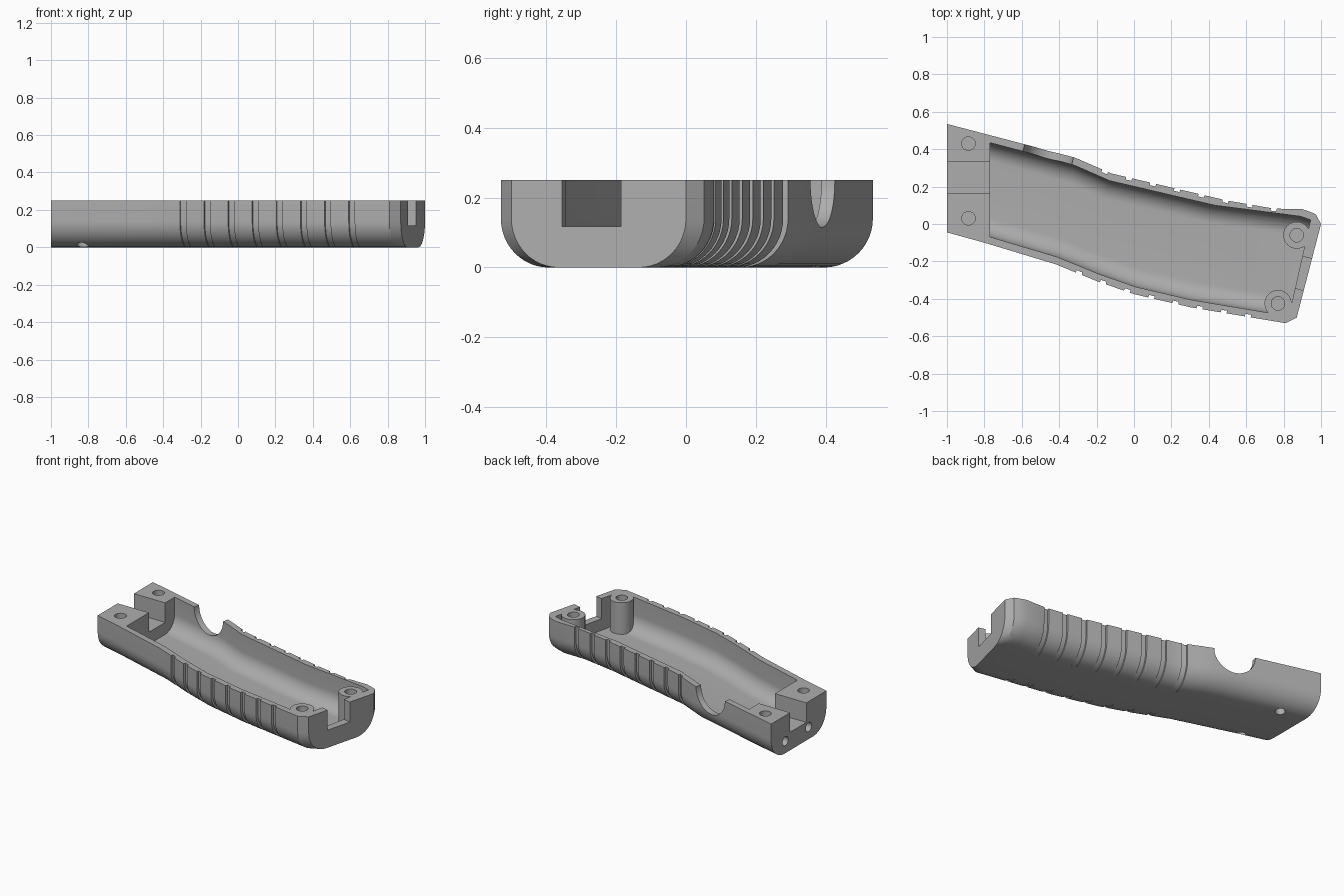
import bpy, bmesh, math
from mathutils import Vector, Matrix

cube = bpy.data.objects.get("Cube")
if cube:
    bpy.data.objects.remove(cube, do_unlink=True)

HEIGHT = 0.25
ROUND = 0.14
FRONT = [(-1, -0.045), (-0.8, -0.1), (-0.42, -0.215), (-0.2, -0.305), (0, -0.375),
         (0.3, -0.445), (0.6, -0.495), (0.81, -0.53), (0.87, -0.5)]
BACK = [(-1, 0.535), (-0.58, 0.425), (-0.32, 0.357), (-0.12, 0.27), (0.2, 0.195),
        (0.5, 0.125), (0.75, 0.082), (0.9, 0.08), (0.97, 0.055), (1, 0)]
GROOVES = [-0.295 + 0.129 * i for i in range(8)]

grey = bpy.data.materials.new("grey_plastic")
grey.use_nodes = True
colour = (0.42, 0.42, 0.42, 1)
grey.diffuse_color = colour
grey.node_tree.nodes["Principled BSDF"].inputs["Base Color"].default_value = colour


def lerp(points, x):
    for (x0, y0), (x1, y1) in zip(points, points[1:]):
        if x <= x1:
            return y0 + (y1 - y0) * (x - x0) / (x1 - x0)
    return points[-1][1]


def skew(f):
    """Lead of the back edge over the front edge at front position f."""
    ramp = min(max((f + 0.77) / 0.45, 0), 1)
    return 0.14 * ramp - 0.01 * max(0, (f - 0.7) / 0.17)


def make_object(name, bm):
    bmesh.ops.recalc_face_normals(bm, faces=bm.faces)
    mesh = bpy.data.meshes.new(name)
    bm.to_mesh(mesh)
    bm.free()
    mesh.materials.append(grey)
    obj = bpy.data.objects.new(name, mesh)
    bpy.context.collection.objects.link(obj)
    return obj


def trough(name, stations, floor, top, radius):
    """Loft of U-shaped sections; each station is (front position, side inset)."""
    bm = bmesh.new()
    rings = []
    for f, inset in stations:
        b = f + skew(f)
        p = Vector((f, lerp(FRONT, f), 0))
        q = Vector((b, lerp(BACK, b), 0))
        across = (q - p).normalized()
        width = (q - p).length
        half = [(inset, top)]
        for i in range(13):
            a = math.radians(90 * i / 12)
            half.append((inset + radius * (1 - math.cos(a)), floor + radius * (1 - math.sin(a))))
        section = half + [(width - u, z) for u, z in reversed(half)]
        rings.append([bm.verts.new(p + across * u + Vector((0, 0, z))) for u, z in section])
    n = len(rings[0])
    for r0, r1 in zip(rings, rings[1:]):
        for i in range(n):
            j = (i + 1) % n
            bm.faces.new((r0[i], r0[j], r1[j], r1[i]))
    bm.faces.new(rings[0])
    bm.faces.new(rings[-1])
    return make_object(name, bm)


def rod(name, start, end, radius, sides=40):
    start, end = Vector(start), Vector(end)
    axis = end - start
    turn = axis.to_track_quat('Z', 'Y').to_matrix().to_4x4()
    bm = bmesh.new()
    bmesh.ops.create_cone(bm, cap_ends=True, segments=sides, radius1=radius, radius2=radius,
                          depth=axis.length, matrix=Matrix.Translation((start + end) / 2) @ turn)
    return make_object(name, bm)


def block(name, centre, size, angle=0):
    bm = bmesh.new()
    place = Matrix.Translation(centre) @ Matrix.Rotation(angle, 4, 'Z') @ Matrix.Diagonal((*size, 1))
    bmesh.ops.create_cube(bm, size=1, matrix=place)
    return make_object(name, bm)


def cut(target, cutter):
    cutter.hide_render = True
    mod = target.modifiers.new("cut", 'BOOLEAN')
    mod.operation = 'DIFFERENCE'
    mod.solver = 'EXACT'
    mod.object = cutter
    bpy.context.view_layer.objects.active = target
    bpy.ops.object.modifier_apply(modifier=mod.name)
    bpy.data.objects.remove(cutter, do_unlink=True)


# Outer shell with grip grooves
half_groove = 0.016
knots = {f for f, _ in FRONT} | {b - 0.14 for b, _ in BACK if -0.18 < b < 0.96}
knots |= {-0.77, -0.6, -0.5, -0.36, -0.32, 0.84}
knots = {f for f in knots if all(abs(f - g) > half_groove + 0.004 for g in GROOVES)}
stations = [(f, 0) for f in knots]
for g in GROOVES:
    for side in (-1, 1):
        stations.append((g + side * half_groove, 0))
        stations.append((g + side * (half_groove - 0.001), 0.014))
shell = trough("handle_shell", sorted(stations), 0, HEIGHT, ROUND)

# Cavity, leaving the screw posts standing
wall = 0.04
inner = [-0.77] + sorted(f for f in knots if -0.76 < f < 0.8) + [0.82]
cavity = trough("cavity_cutter", [(f, wall) for f in inner], 0.04, HEIGHT + 0.05, 0.1)
POSTS = [(0.87, -0.06), (0.77, -0.425)]
for x, y in POSTS:
    cut(cavity, rod("post", (x, y, -0.1), (x, y, 0.5), 0.072))
cut(cavity, rod("corner_fill", (0.815, -0.46, -0.1), (0.815, -0.46, 0.5), 0.05))
cut(shell, cavity)

# Channel in the solid end and slot in the far wall
cut(shell, block("channel_cutter", (-0.9, 0.25, 0.27), (0.3, 0.17, 0.3)))
cut(shell, block("slot_cutter", (0.92, -0.268, 0.267), (0.2, 0.175, 0.3), math.radians(-14.5)))

# Round opening in the back wall
cut(shell, rod("opening_cutter", (-0.485, 0.27, HEIGHT), (-0.42, 0.52, HEIGHT), 0.135, 64))

# Screw holes in the posts and end block
for x, y in POSTS + [(-0.885, 0.43), (-0.885, 0.03)]:
    cut(shell, rod("screw_hole", (x, y, 0.11), (x, y, 0.3), 0.036))

# Holes in the end face and underside
for y in (0.385, 0.14):
    cut(shell, rod("end_hole", (-1.05, y, 0.08), (-0.92, y, 0.08), 0.03))
for y in (0.36, 0.0):
    cut(shell, rod("under_hole", (-0.83, y, -0.05), (-0.83, y, 0.07), 0.03))

# Smooth rounded surfaces, keep hard edges
bpy.ops.object.select_all(action='DESELECT')
shell.select_set(True)
bpy.context.view_layer.objects.active = shell
bpy.ops.object.shade_smooth_by_angle(angle=math.radians(25))
